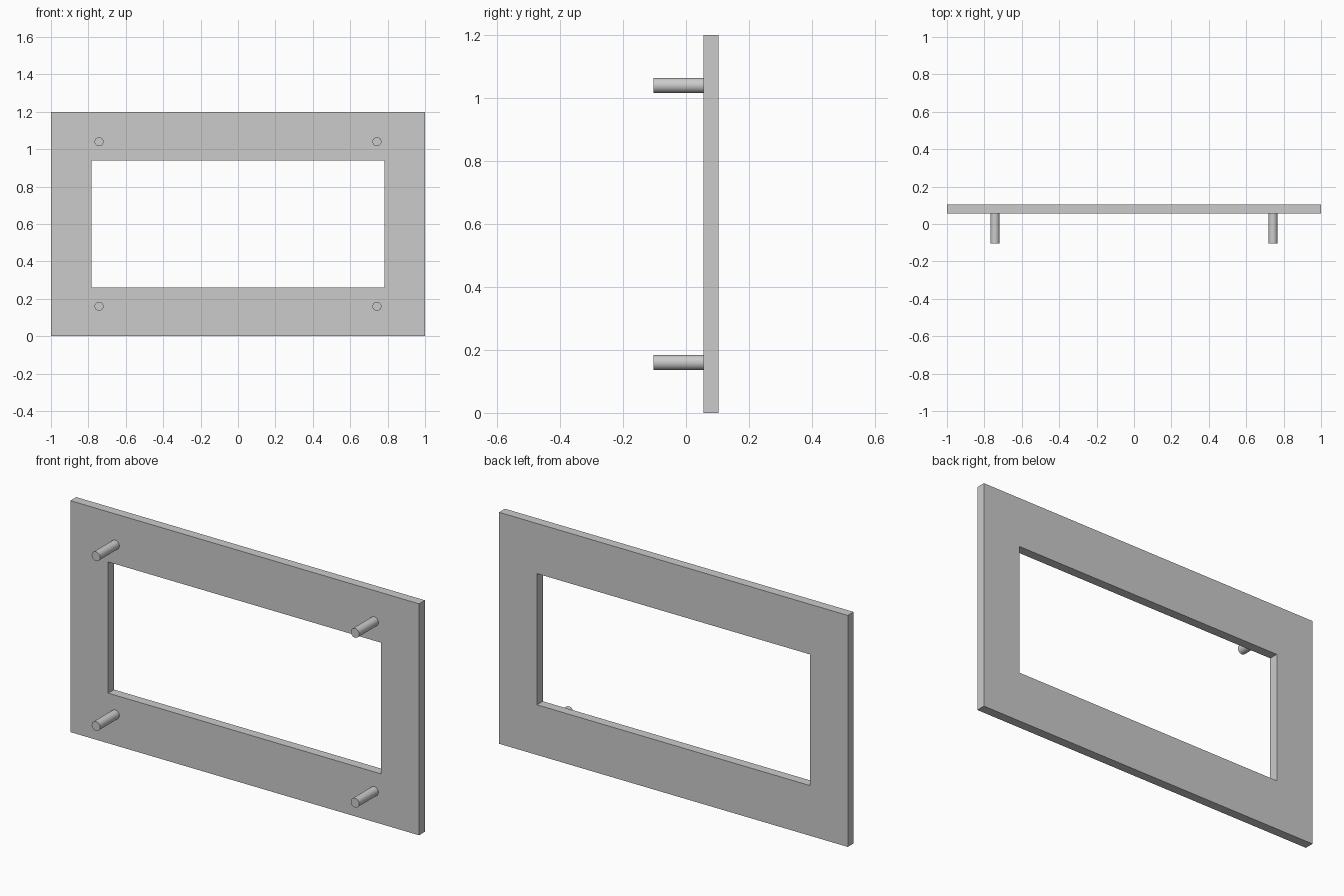
import bpy, bmesh, math

if "Cube" in bpy.data.objects:
    bpy.data.objects.remove(bpy.data.objects["Cube"])

FRONT_Y, PLATE_Y, BACK_Y = -0.103, 0.055, 0.103
MID_Z = 0.6


def rect(bm, half_x, half_z, y):
    corners = ((-1, -1), (1, -1), (1, 1), (-1, 1))
    return [bm.verts.new((sx * half_x, y, MID_Z + sz * half_z)) for sx, sz in corners]


def build_frame():
    # Flat ring between outer and inner rectangles, extruded to thickness
    bm = bmesh.new()
    outer = rect(bm, 1.0, 0.6, PLATE_Y)
    inner = rect(bm, 0.783, 0.34, PLATE_Y)
    ring = []
    for i in range(4):
        j = (i + 1) % 4
        ring.append(bm.faces.new((outer[i], outer[j], inner[j], inner[i])))
    ext = bmesh.ops.extrude_face_region(bm, geom=ring, use_keep_orig=True)
    moved = [g for g in ext["geom"] if isinstance(g, bmesh.types.BMVert)]
    bmesh.ops.translate(bm, verts=moved, vec=(0, BACK_Y - PLATE_Y, 0))
    bmesh.ops.recalc_face_normals(bm, faces=bm.faces[:])
    mesh = bpy.data.meshes.new("frame_plate")
    bm.to_mesh(mesh)
    bm.free()
    bpy.context.collection.objects.link(bpy.data.objects.new("frame_plate", mesh))


def build_pin(name, x, z):
    # Round mounting pin, seated slightly into the plate
    end = PLATE_Y + 0.004
    bpy.ops.mesh.primitive_cylinder_add(
        vertices=32, radius=0.024, depth=end - FRONT_Y,
        location=(x, (end + FRONT_Y) / 2, z), rotation=(math.pi / 2, 0, 0))
    bpy.context.object.name = name
    bpy.ops.object.shade_smooth_by_angle(angle=math.radians(30))


build_frame()
for side, sx in (("left", -1), ("right", 1)):
    for level, sz in (("lower", -1), ("upper", 1)):
        build_pin(f"{level}_{side}_pin", sx * 0.743, MID_Z + sz * 0.44)
